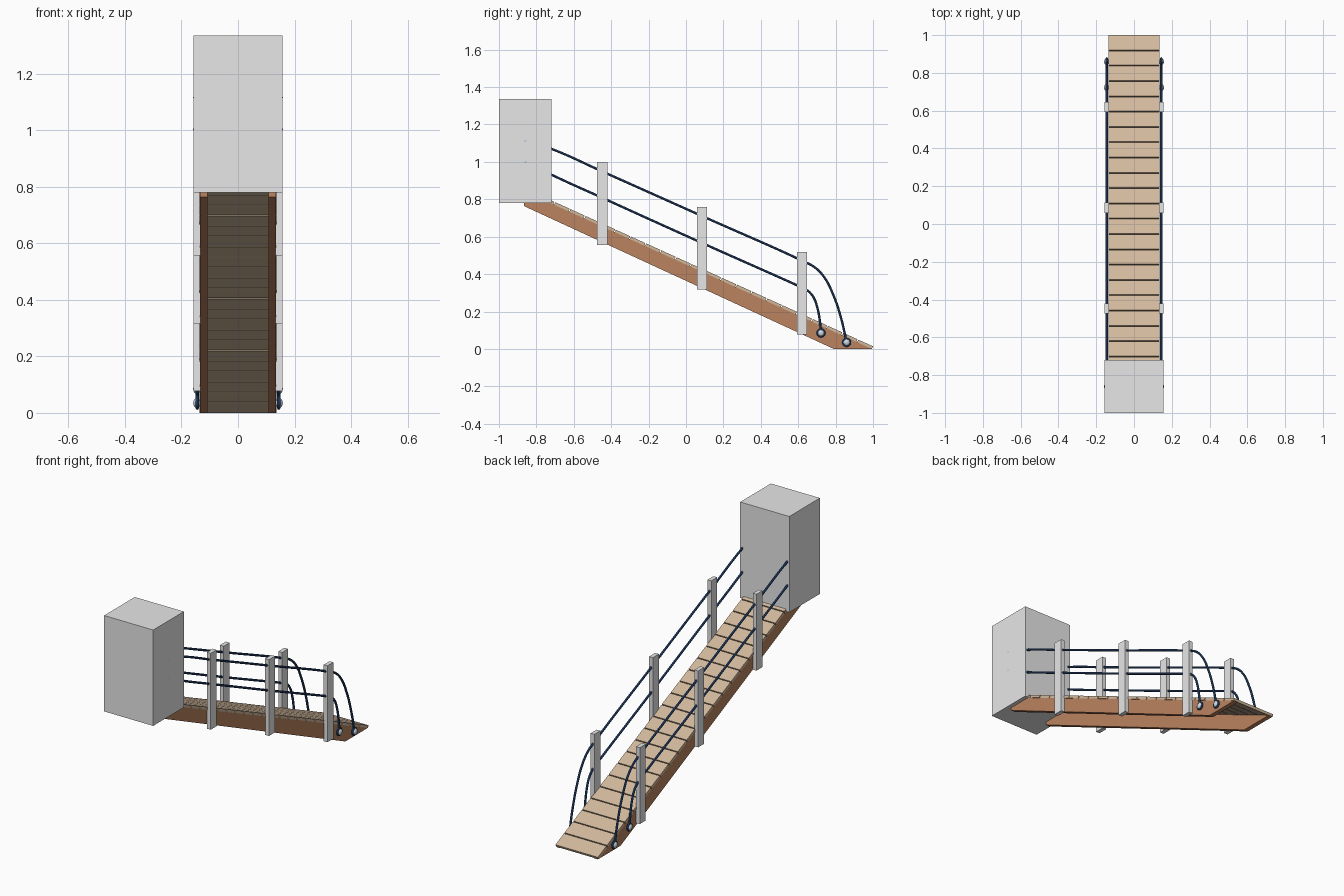
import bpy, bmesh, math
from mathutils import Matrix, Vector

if "Cube" in bpy.data.objects:
    bpy.data.objects.remove(bpy.data.objects["Cube"])


def material(name, rgb):
    m = bpy.data.materials.new(name)
    m.diffuse_color = (*rgb, 1)
    m.use_nodes = True
    m.node_tree.nodes["Principled BSDF"].inputs["Base Color"].default_value = m.diffuse_color
    return m


GREY = material("light grey", (0.80, 0.80, 0.80))
TAN = material("tan plank wood", (0.64, 0.48, 0.335))
BROWN = material("brown beam wood", (0.50, 0.225, 0.115))
NAVY = material("navy rope", (0.03, 0.085, 0.23))
STEEL = material("pale steel", (0.62, 0.70, 0.80))


def finish(name, bm, mat):
    bmesh.ops.recalc_face_normals(bm, faces=bm.faces[:])
    me = bpy.data.meshes.new(name)
    bm.to_mesh(me)
    bm.free()
    me.materials.append(mat)
    ob = bpy.data.objects.new(name, me)
    bpy.context.collection.objects.link(ob)
    return ob


def block(name, lo, hi, mat):
    bm = bmesh.new()
    lo, hi = Vector(lo), Vector(hi)
    bmesh.ops.create_cube(bm, size=1, matrix=Matrix.Translation((lo + hi) / 2)
                          @ Matrix.Diagonal((*(hi - lo), 1)))
    return finish(name, bm, mat)


def extrude_x(name, profile, x0, x1, mat):
    bm = bmesh.new()
    face = bm.faces.new([bm.verts.new((x0, y, z)) for y, z in profile])
    new = bmesh.ops.extrude_face_region(bm, geom=[face])["geom"]
    bmesh.ops.translate(bm, vec=(x1 - x0, 0, 0),
                        verts=[v for v in new if isinstance(v, bmesh.types.BMVert)])
    # extruding leaves the first face in place, so the solid is closed
    return finish(name, bm, mat)


def smooth(ob):
    bpy.ops.object.select_all(action='DESELECT')
    ob.select_set(True)
    bpy.context.view_layer.objects.active = ob
    bpy.ops.object.shade_smooth_by_angle(angle=math.radians(40))


def rope(name, pts, x, cyclic=False, radius=0.0063):
    cu = bpy.data.curves.new(name, 'CURVE')
    cu.dimensions = '3D'
    cu.bevel_depth, cu.bevel_resolution, cu.resolution_u = radius, 2, 8
    cu.use_fill_caps = True
    sp = cu.splines.new('BEZIER')
    sp.bezier_points.add(len(pts) - 1)
    sp.use_cyclic_u = cyclic
    for bp, (y, z) in zip(sp.bezier_points, pts):
        bp.co = (x, y, z)
        bp.handle_left_type = bp.handle_right_type = 'AUTO'
    cu.materials.append(NAVY)
    ob = bpy.data.objects.new(name, cu)
    bpy.context.collection.objects.link(ob)
    bpy.ops.object.select_all(action='DESELECT')
    ob.select_set(True)
    bpy.context.view_layer.objects.active = ob
    bpy.ops.object.convert(target='MESH')
    smooth(bpy.context.view_layer.objects.active)


def deck_z(y):  # top surface of the sloping deck
    return 0.014 + 0.4535 * (1 - y)


# upper landing box
block("landing_box", (-0.157, -1.0, 0.78), (0.157, -0.72, 1.335), GREY)

# deck planks, laid down the slope with narrow gaps
thick, pitch, gap = 0.015, 0.081, 0.005
for i in range(23):
    y1 = 1.0 - i * pitch - (gap / 2 if i else 0)
    y0 = 1.0 - (i + 1) * pitch + gap / 2
    ny, nz = 0.413 * thick, 0.911 * thick
    prof = [(y0, deck_z(y0)), (y1, deck_z(y1)),
            (y1 - ny, deck_z(y1) - nz), (y0 - ny, deck_z(y0) - nz)]
    extrude_x(f"deck_plank_{i + 1}", prof, -0.136, 0.136, TAN)

UPPER = [(-0.86, 1.115), (-0.72, 1.07), (-0.45, 0.95), (0.085, 0.711), (0.62, 0.472),
         (0.69, 0.435), (0.74, 0.382), (0.787, 0.290), (0.829, 0.165), (0.859, 0.035)]
LOWER = [(-0.86, 1.003), (-0.72, 0.932), (-0.45, 0.809), (0.085, 0.567), (0.62, 0.328),
         (0.65, 0.312), (0.68, 0.279), (0.702, 0.221), (0.716, 0.147), (0.722, 0.085)]

for side, s in (("left", -1), ("right", 1)):
    # side beam under the planks
    beam = [(-0.865, 0.763), (0.79, 0.0), (0.997, 0.0), (-0.865, deck_z(-0.865) - 0.0165)]
    extrude_x(f"{side}_beam", beam, s * 0.108, s * 0.134, BROWN)

    # railing posts
    for n, (y, z) in enumerate(((-0.448, 0.557), (0.086, 0.317), (0.62, 0.077))):
        a, b = sorted((s * 0.133, s * 0.157))
        block(f"{side}_post_{n + 1}", (a, y - 0.027, z), (b, y + 0.027, z + 0.442), GREY)

    # handrail ropes, with an end loop and a fixing knob at each end
    for kind, pts in (("upper", UPPER), ("lower", LOWER)):
        rope(f"{side}_{kind}_rope", pts, s * 0.144)
        for end, (y, z) in (("top", pts[0]), ("foot", pts[-1])):
            ring = [(y + 0.018 * math.cos(t * math.pi / 4), z + 0.018 * math.sin(t * math.pi / 4))
                    for t in range(8)]
            rope(f"{side}_{kind}_{end}_loop", ring, s * 0.144, True, 0.006)
            bm = bmesh.new()
            bmesh.ops.create_uvsphere(bm, u_segments=16, v_segments=10, radius=1,
                                      matrix=Matrix.Translation((s * 0.146, y, z))
                                      @ Matrix.Diagonal((0.0125, 0.018, 0.018, 1)))
            smooth(finish(f"{side}_{kind}_{end}_knob", bm, STEEL))
